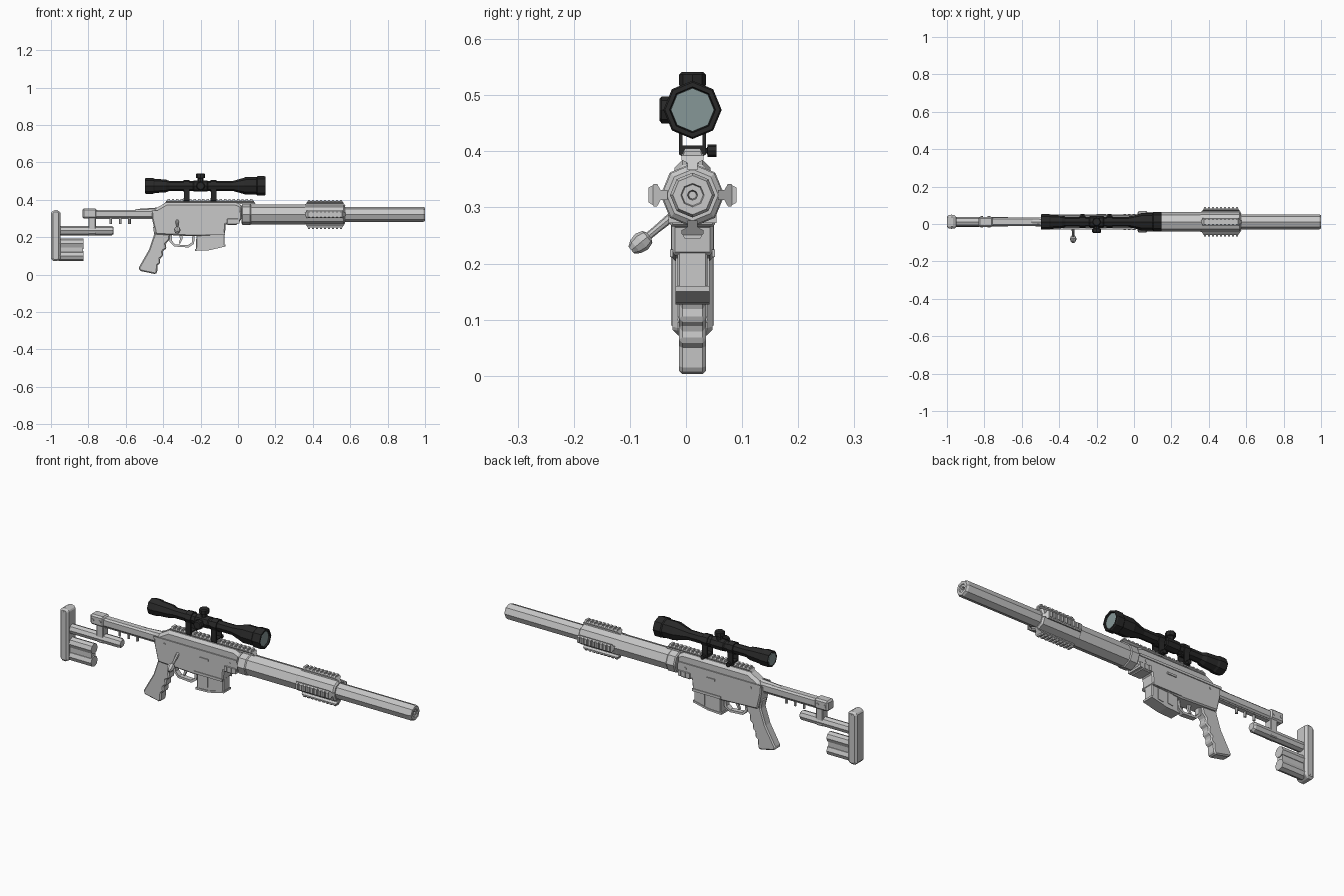
import bpy, bmesh, math
from mathutils import Vector, Matrix

CY = 0.0116      # centre line of the rifle
BZ = 0.322       # bore height
SZ = 0.474       # scope height


def material(name, rgb):
    m = bpy.data.materials.new(name)
    m.diffuse_color = (*rgb, 1)
    return m


GREY = material("light_grey", (0.58, 0.58, 0.58))
BLACK = material("scope_black", (0.022, 0.022, 0.022))
GLASS = material("lens_glass", (0.24, 0.31, 0.31))


def finish(bm, name, mat):
    bmesh.ops.recalc_face_normals(bm, faces=bm.faces)
    me = bpy.data.meshes.new(name)
    bm.to_mesh(me)
    bm.free()
    me.materials.append(mat)
    ob = bpy.data.objects.new(name, me)
    bpy.context.collection.objects.link(ob)
    return ob


def extrude(name, loop_a, loop_b, mat):
    """Solid between two matching outlines."""
    bm = bmesh.new()
    a = [bm.verts.new(p) for p in loop_a]
    b = [bm.verts.new(p) for p in loop_b]
    bm.faces.new(a)
    bm.faces.new(b)
    for i in range(len(a)):
        j = (i + 1) % len(a)
        bm.faces.new((a[i], a[j], b[j], b[i]))
    return finish(bm, name, mat)


def plate(name, pts, half, mat=GREY, bevel=0.0, y=CY):
    """Side outline (x, z) given a thickness across y."""
    ob = extrude(name, [(x, y - half, z) for x, z in pts],
                 [(x, y + half, z) for x, z in pts], mat)
    if bevel:
        mod = ob.modifiers.new("bevel", "BEVEL")
        mod.width, mod.segments, mod.limit_method = bevel, 1, "ANGLE"
        mod.angle_limit = math.radians(50)
    return ob


def box(name, x0, x1, z0, z1, half, mat=GREY, bevel=0.0, y=CY):
    return plate(name, [(x0, z0), (x1, z0), (x1, z1), (x0, z1)], half, mat, bevel, y)


def lathe(name, prof, origin, direction=(1, 0, 0), mat=GREY, n=8):
    """Faceted turned part; prof is (distance along, radius)."""
    rot = Vector((0, 0, 1)).rotation_difference(Vector(direction)).to_matrix()
    bm = bmesh.new()
    rings = []
    for d, r in prof:
        rings.append([bm.verts.new(Vector(origin) + rot @ Vector(
            (r * math.cos(2 * math.pi * k / n), r * math.sin(2 * math.pi * k / n), d)))
            for k in range(n)])
    for a, b in zip(rings, rings[1:]):
        for k in range(n):
            j = (k + 1) % n
            bm.faces.new((a[k], a[j], b[j], b[k]))
    bm.faces.new(rings[0])
    bm.faces.new(rings[-1])
    return finish(bm, name, mat)


def rail(name, x0, x1, angle, section, top, half, teeth):
    """Toothed accessory rail set radially around the bore."""
    rot = Matrix.Rotation(angle, 3, "X")

    def place(x, t, r):
        return rot @ Vector((0, t, r)) + Vector((x, CY, BZ))
    outline = [(t, r) for t, r in section] + [(-t, r) for t, r in reversed(section)]
    extrude(name, [place(x0 + (r - section[0][1]) * 0.7, t, r) for t, r in outline],
            [place(x1 - (r - section[0][1]) * 0.7, t, r) for t, r in outline], GREY)
    base = section[-1][1] - 0.001
    a, b = x0 + 0.018, x1 - 0.018
    pitch = (b - a) / (teeth - 0.45)
    for i in range(teeth):
        x = a + i * pitch
        w = pitch * 0.55
        ends = [[place(q, t, r) for t, r in ((half, base), (half * 0.75, top),
                (-half * 0.75, top), (-half, base))] for q in (x, x + w)]
        extrude(name + "_tooth", ends[0], ends[1], GREY)


# Barrel, suppressor and handguard
lathe("handguard", [(0.02, 0.05), (0.025, 0.057), (0.065, 0.057), (0.07, 0.053),
                    (0.355, 0.053), (0.36, 0.055), (0.565, 0.055), (0.572, 0.046)], (0, CY, BZ))
lathe("suppressor", [(0.5, 0.04), (0.99, 0.04), (1.0, 0.035), (1.0, 0.021), (0.995, 0.019),
                     (0.995, 0.009), (0.97, 0.007)], (0, CY, BZ))
section = [(0.009, 0.045), (0.009, 0.057), (0.02, 0.063), (0.02, 0.069), (0.017, 0.071)]
for i, side in enumerate(("top", "left", "bottom", "right")):
    rail("handguard_rail_" + side, 0.355, 0.575, i * math.pi / 2, section, 0.078, 0.018, 9)

# Receiver
plate("upper_receiver", [(-0.46, 0.29), (0.025, 0.29), (0.025, 0.37), (-0.01, 0.385),
                         (-0.385, 0.385), (-0.45, 0.348)], 0.032, bevel=0.014)
plate("lower_receiver", [(-0.46, 0.335), (-0.46, 0.3), (-0.44, 0.215), (-0.24, 0.205),
                         (-0.07, 0.215), (-0.065, 0.27), (0.0, 0.272), (0.02, 0.3),
                         (0.02, 0.335)], 0.037, bevel=0.006)
plate("front_block", [(-0.06, 0.266), (-0.005, 0.266), (0.005, 0.3), (-0.06, 0.3)], 0.04, bevel=0.004)
for x in (-0.05, -0.025, 0.0):
    box("block_rib", x - 0.007, x + 0.007, 0.272, 0.298, 0.043)
rail("receiver_rail", -0.395, 0.095, 0,
     [(0.012, 0.055), (0.012, 0.063), (0.02, 0.069), (0.02, 0.073)], 0.083, 0.018, 20)
for s in (-1, 1):
    y = CY + s * 0.0375
    box("receiver_ledge", -0.46, 0.01, 0.33, 0.342, 0.003, y=CY + s * 0.037)
    box("side_latch", -0.2, -0.15, 0.295, 0.305, 0.004, y=y)
    box("magazine_well_rib", -0.232, -0.07, 0.212, 0.225, 0.003, y=y)
    for x in (-0.4, -0.03):
        lathe("receiver_pin", [(0, 0.007), (0.004, 0.007)], (x, y - s * 0.002, 0.315), (0, s, 0))

# Bolt and handle
lathe("bolt_shroud", [(-0.56, 0.008), (-0.54, 0.016), (-0.42, 0.024)], (0, CY, 0.335))
arm = Vector((0, -0.075, -0.062)).normalized()
lathe("bolt_handle", [(0, 0.009), (0.05, 0.007), (0.066, 0.007), (0.07, 0.014), (0.083, 0.018),
                      (0.097, 0.015), (0.107, 0.008)], (-0.325, -0.015, 0.292), arm)

# Magazine
plate("magazine", [(-0.222, 0.23), (-0.225, 0.13), (-0.155, 0.135), (-0.072, 0.155),
                   (-0.072, 0.23)], 0.027, bevel=0.004)
for x in (-0.19, -0.135):
    plate("magazine_rib", [(x, 0.21), (x, 0.15), (x + 0.03, 0.155), (x + 0.03, 0.21)], 0.03)
plate("magazine_floor", [(-0.23, 0.137), (-0.23, 0.127), (-0.155, 0.13), (-0.068, 0.15),
                         (-0.068, 0.16), (-0.155, 0.14)], 0.03)

# Trigger group
plate("trigger_guard", [(-0.365, 0.22), (-0.365, 0.175), (-0.34, 0.15), (-0.265, 0.145),
                        (-0.235, 0.165), (-0.23, 0.22), (-0.243, 0.22), (-0.247, 0.172),
                        (-0.268, 0.157), (-0.335, 0.161), (-0.353, 0.18), (-0.353, 0.22)], 0.013)
plate("trigger", [(-0.315, 0.22), (-0.31, 0.19), (-0.317, 0.168), (-0.309, 0.166),
                  (-0.297, 0.19), (-0.297, 0.22)], 0.006)

# Pistol grip with finger grooves
plate("pistol_grip", [(-0.455, 0.26), (-0.448, 0.215), (-0.475, 0.135), (-0.532, 0.035), (-0.525, 0.02),
                      (-0.44, 0.002), (-0.432, 0.015), (-0.43, 0.05), (-0.415, 0.062), (-0.418, 0.085),
                      (-0.4, 0.1), (-0.403, 0.125), (-0.382, 0.14), (-0.387, 0.165), (-0.368, 0.185),
                      (-0.36, 0.23), (-0.36, 0.26)], 0.024, bevel=0.006)

# Stock tube and connector
box("stock_tube", -0.8, -0.42, 0.302, 0.346, 0.022, bevel=0.008)
box("stock_under_rail", -0.76, -0.44, 0.296, 0.306, 0.012)
for x in (-0.68, -0.63, -0.58):
    lathe("stock_peg", [(0, 0.007), (0.035, 0.007)], (x, CY, 0.27), (0, 0, 1), n=6)
box("stock_clamp", -0.832, -0.755, 0.3, 0.353, 0.027, bevel=0.008)
box("stock_strut", -0.8, -0.76, 0.215, 0.31, 0.021, bevel=0.004)
for x in (-0.815, -0.775):
    lathe("clamp_screw", [(-0.03, 0.007), (0.03, 0.007)], (x, CY, 0.326), (0, 1, 0))
lathe("stock_rod", [(-0.96, 0.025), (-0.675, 0.025), (-0.665, 0.018)], (0, CY, 0.235))

# Butt pad and lower weight
x0, x1 = -1.0, -0.95
plate("butt_pad", [(x0, 0.085), (x0 + 0.012, 0.072), (x1 - 0.008, 0.072), (x1, 0.085), (x1, 0.33),
                   (x1 - 0.008, 0.345), (x0 + 0.012, 0.345), (x0, 0.33)], 0.036, bevel=0.01)
box("butt_pad_seam", -0.978, -0.972, 0.09, 0.33, 0.038)
lathe("lower_rod", [(-0.96, 0.027), (-0.825, 0.027)], (0, CY, 0.165))
lathe("lower_bar", [(-0.96, 0.027), (-0.825, 0.027)], (0, CY, 0.1))
box("lower_web", -0.96, -0.83, 0.1, 0.165, 0.017)

# Scope body and lens
lathe("scope_body", [(-0.495, 0.03), (-0.498, 0.04), (-0.49, 0.042), (-0.455, 0.042), (-0.445, 0.038),
                     (-0.385, 0.034), (-0.365, 0.026), (-0.24, 0.026), (-0.235, 0.03), (-0.165, 0.03),
                     (-0.16, 0.026), (-0.03, 0.026), (0.03, 0.043), (0.04, 0.047), (0.1, 0.047),
                     (0.105, 0.052), (0.142, 0.052), (0.147, 0.049), (0.147, 0.041), (0.135, 0.039)],
      (0, CY, SZ), mat=BLACK)
lathe("front_lens", [(0.135, 0.039), (0.14, 0.0385)], (0, CY, SZ), mat=GLASS)
lathe("rear_lens", [(-0.4985, 0.03), (-0.49, 0.03)], (0, CY, SZ), mat=GLASS)

# Scope turrets
knob = [(0.02, 0.016), (0.036, 0.016), (0.038, 0.024), (0.055, 0.024), (0.059, 0.019)]
lathe("top_turret", [(d * 1.14, r) for d, r in knob], (-0.2, CY, SZ), (0, 0, 1), BLACK)
lathe("side_turret", knob, (-0.2, CY, SZ), (0, -1, 0), BLACK)

# Scope mounts
for x in (-0.275, -0.13):
    lathe("mount_ring", [(x - 0.016, 0.032), (x + 0.016, 0.032)], (0, CY, SZ), mat=BLACK)
    for s in (-1, 1):
        box("mount_leg", x - 0.015, x + 0.015, 0.4, 0.47, 0.003, BLACK, y=CY + s * 0.021)
    clamp = [(0.015, 0.387), (0.024, 0.395), (0.024, 0.403), (0.018, 0.41)]
    ring = clamp + [(-t, z) for t, z in reversed(clamp)]
    extrude("mount_clamp", [(x - 0.016, CY + t, z) for t, z in ring],
            [(x + 0.016, CY + t, z) for t, z in ring], BLACK)
    lathe("mount_knob", [(0.015, 0.005), (0.026, 0.005), (0.027, 0.011), (0.043, 0.011)],
          (x, CY, 0.401), (0, 1, 0), BLACK)
